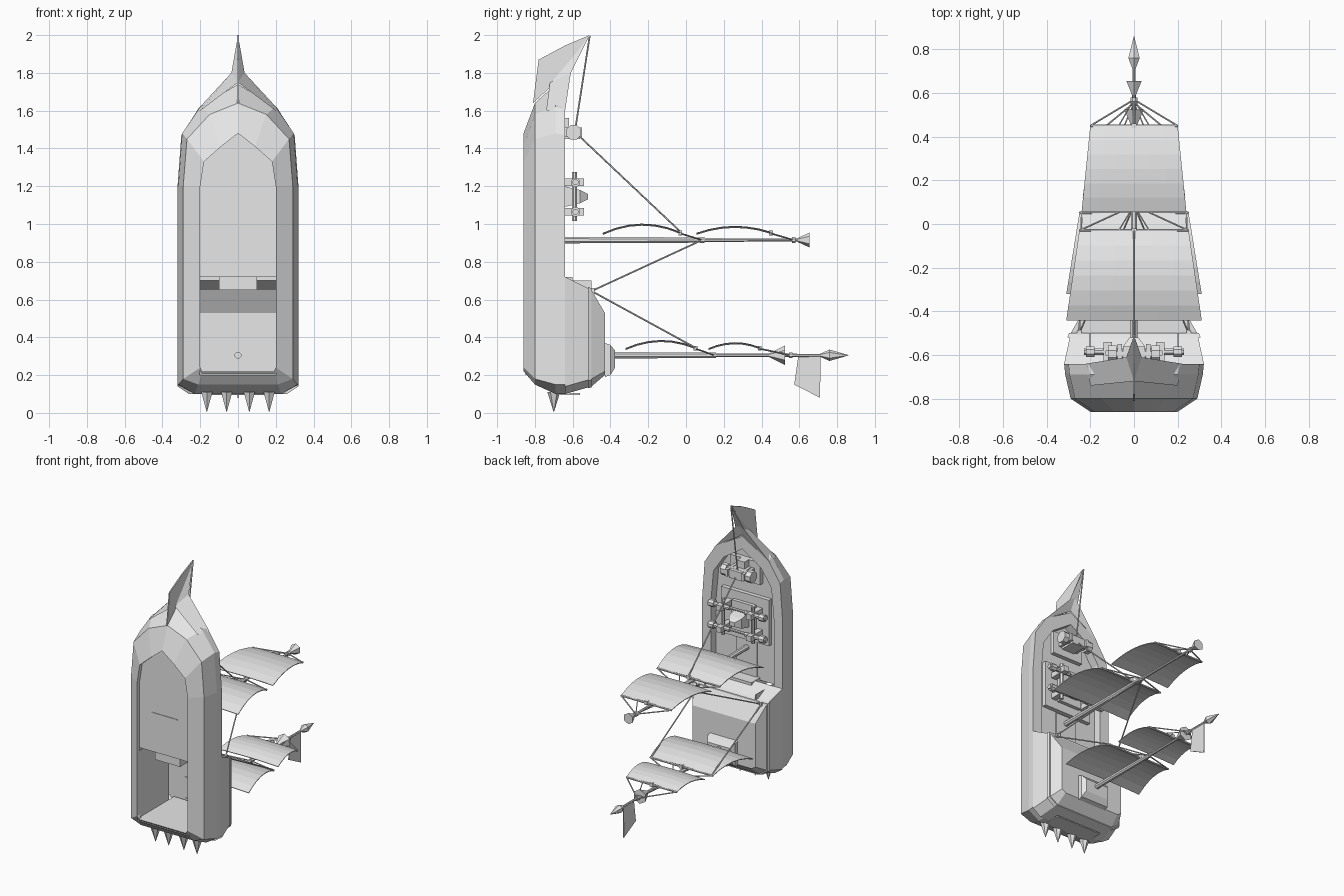
import bpy, bmesh, math
from mathutils import Vector

cube = bpy.data.objects.get("Cube")
if cube:
    bpy.data.objects.remove(cube, do_unlink=True)

grey = bpy.data.materials.new("plain grey")
grey.use_nodes = True
grey.diffuse_color = (0.8, 0.8, 0.8, 1)
grey.node_tree.nodes["Principled BSDF"].inputs["Base Color"].default_value = (0.8, 0.8, 0.8, 1)


def mesh(name, verts, faces, thick=0):
    me = bpy.data.meshes.new(name)
    me.from_pydata(verts, [], faces)
    bm = bmesh.new()
    bm.from_mesh(me)
    bmesh.ops.recalc_face_normals(bm, faces=bm.faces)
    bm.to_mesh(me)
    bm.free()
    me.materials.append(grey)
    ob = bpy.data.objects.new(name, me)
    bpy.context.collection.objects.link(ob)
    if thick:
        mod = ob.modifiers.new("thickness", "SOLIDIFY")
        mod.thickness = thick
        mod.offset = 0
    return ob


def mirror_ring(half):
    """Right half outline (x, z), bottom to top, closed by its mirror image."""
    return half + [(-x, z) for x, z in reversed(half) if x > 0]


def loft(name, levels, cap_start=False, cap_end=False):
    verts, faces = [], []
    n = len(mirror_ring(levels[0][1]))
    for y, half in levels:
        verts += [(x, y, z) for x, z in mirror_ring(half)]
    for k in range(len(levels) - 1):
        for i in range(n):
            j = (i + 1) % n
            faces.append((k * n + i, k * n + j, k * n + n + j, k * n + n + i))
    if cap_start:
        faces.append(tuple(range(n)))
    if cap_end:
        faces.append(tuple(range(len(verts) - n, len(verts))))
    return mesh(name, verts, faces)


def box(name, xs, ys, zs):
    verts = [(x, y, z) for x in xs for y in ys for z in zs]
    return mesh(name, verts, [(0, 1, 3, 2), (4, 6, 7, 5), (0, 4, 5, 1),
                              (2, 3, 7, 6), (0, 2, 6, 4), (1, 5, 7, 3)])


def rod(name, a, b, r1, r2=None, sides=8):
    a, b = Vector(a), Vector(b)
    r2 = r1 if r2 is None else r2
    rot = (b - a).to_track_quat("Z", "Y")
    verts = []
    for p, r in ((a, r1), (b, r2)):
        for i in range(sides):
            t = 2 * math.pi * (i + 0.5) / sides
            verts.append(p + rot @ Vector((r * math.cos(t), r * math.sin(t), 0)))
    faces = [(i, (i + 1) % sides, sides + (i + 1) % sides, sides + i) for i in range(sides)]
    faces += [tuple(range(sides)), tuple(range(sides, 2 * sides))]
    return mesh(name, verts, faces)


# Hull shell: open keel, chamfered sides, gunwale and inner bulwark
keel = [(.19, .22), (.2, .24), (.2, 1.2), (.18, 1.33), (.09, 1.41), (0, 1.48)]
rim = [(.23, .1), (.32, .15), (.32, 1.2), (.3, 1.47), (.21, 1.61), (0, 1.73)]
inner = [(.2, .2), (.25, .25), (.25, 1.2), (.23, 1.42), (.15, 1.54), (0, 1.64)]
loft("hull", [
    (-.83, keel), (-.86, keel),
    (-.8, [(.21, .15), (.29, .18), (.29, 1.2), (.27, 1.45), (.15, 1.58), (0, 1.64)]),
    (-.69, [(.23, .1), (.315, .15), (.315, 1.2), (.295, 1.48), (.2, 1.62), (0, 1.74)]),
    (-.64, rim), (-.64, inner), (-.7, inner)])

# Deck and keel panel, both stopping above the open hold
loft("deck", [(-.71, [(.25, .7)] + inner[2:]), (-.7, [(.25, .7)] + inner[2:])], True, True)
loft("keel_panel", [(-.83, [(.2, .72)] + keel[2:]), (-.71, [(.2, .72)] + keel[2:])], True, True)
box("keel_seam_across", (-.1, .1), (-.834, -.83), (.998, 1.002))
box("keel_seam_upright", (-.001, .001), (-.832, -.83), (.72, 1))
box("hold_beam", (-.1, .1), (-.8, -.6), (.65, .72))
box("hold_floor", (-.2, .2), (-.85, -.44), (.2, .22))
for s in (-1, 1):
    box("hold_wall", (s * .2, s * .205), (-.85, -.5), (.2, .7))

# Stern castle with its trim band and balcony
def block(w, low, high, bevel=.04):
    return [(w - bevel * 1.5, low), (w, low + bevel), (w, high)]


loft("stern_castle", [(-.64, block(.32, .1, .72)), (-.5, block(.29, .14, .65)),
                      (-.43, block(.25, .2, .53, .02))], cap_end=True)
loft("castle_trim", [(-.52, block(.295, .13, .66)), (-.52, block(.305, .13, .667)),
                     (-.5, block(.297, .135, .66)), (-.5, block(.285, .14, .65))])
loft("balcony", [(-.43, [(.11, .19), (.11, .37)]), (-.4, [(.11, .2), (.11, .36)]),
                 (-.375, [(.09, .24), (.09, .33)])], cap_end=True)
for z in (.23, .38):
    box("stern_hatch_rail", (-.122, .122), (-.436, -.432), (z - .003, z + .003))
for x in (-.12, .12):
    box("stern_hatch_post", (x - .003, x + .003), (-.436, -.432), (.23, .38))
box("stern_plate", (-.18, .18), (-.68, -.56), (.096, .104))

# Spikes beneath the stern
for x in (-.165, -.06, .06, .165):
    rod("stern_spike", (x, -.7, .11), (x, -.7, .005), .034, .001, 6)

# Bow blade and swept wings
blade = [(-.81, 1.64), (-.78, 1.87), (-.64, 1.945), (-.51, 2), (-.6, 1.88), (-.69, 1.75)]
mesh("bow_blade", [(0, y, z) for y, z in blade], [tuple(range(len(blade)))], .008)
for s in (-1, 1):
    mesh("bow_wing", [(0, -.51, 2), (s * .035, -.61, 1.8), (s * .22, -.64, 1.6),
                      (s * .2, -.74, 1.6), (0, -.72, 1.75), (0, -.6, 1.82), (0, -.64, 1.74)],
         [(0, 1, 4), (1, 2, 3, 4), (0, 1, 5), (1, 2, 6, 5)])

# Winch near the bow
box("winch_base", (-.12, .12), (-.7, -.67), (1.4, 1.56))
box("winch_block", (-.05, .05), (-.67, -.56), (1.45, 1.51))
box("winch_cleat", (-.03, .03), (-.67, -.62), (1.51, 1.56))
rod("winch_drum", (-.09, -.595, 1.485), (.09, -.595, 1.485), .028)
for s in (-1, 1):
    rod("winch_end", (s * .08, -.595, 1.485), (s * .12, -.595, 1.485), .042)
    box("winch_bracket", (s * .055, s * .075), (-.67, -.55), (1.46, 1.51))

# Deck hatch with side guns
box("hatch_base", (-.19, .19), (-.7, -.67), (.98, 1.31))
box("hatch_frame", (-.09, .09), (-.67, -.645), (1.04, 1.25))
loft("hatch_cap", [(-.645, [(.05, 1.09), (.05, 1.2)]), (-.56, [(.05, 1.11), (.05, 1.18)]),
                   (-.52, [(.02, 1.13), (.02, 1.16)])], cap_end=True)
for s in (-1, 1):
    rod("gun_post", (s * .12, -.59, 1.015), (s * .12, -.59, 1.275), .014)
    for z in (1.065, 1.22):
        rod("gun_barrel", (s * .06, -.585, z), (s * .23, -.585, z), .016)
        box("gun_mount", (s * .1, s * .14), (-.69, -.54), (z - .02, z + .02))
        rod("gun_muzzle", (s * .18, -.585, z), (s * .22, -.585, z), .026)
for z in (1.065, 1.22):
    rod("gun_crossbar", (-.1, -.59, z), (.1, -.59, z), .01)
box("deck_walk", (-.08, .08), (-.7, -.69), (.72, .97))


# Masts, each with two arched sails, yards and stays
def sail(name, y0, y1, w0, w1, z0, z1, rise, rows=6, cols=6):
    verts, faces = [], []
    for r in range(rows + 1):
        t = r / rows
        w = w0 + (w1 - w0) * t
        z = z0 + (z1 - z0) * t + rise * 4 * t * (1 - t)
        for c in range(cols + 1):
            u = 2 * c / cols - 1
            verts.append((w * u, y0 + (y1 - y0) * t, z + .006 * (1 - u * u)))
    for r in range(rows):
        for c in range(cols):
            i = r * (cols + 1) + c
            faces.append((i, i + 1, i + cols + 2, i + cols + 1))
    return mesh(name, verts, faces, .005)


def rigged_mast(label, z, base, step, end, sails):
    rod(label + "_mast_lower", (0, base, z), (0, step + .01, z), .019, .015)
    rod(label + "_mast_upper", (0, step - .02, z), (0, end, z), .011, .008)
    for (y0, y1, w0, w1, rise), stay in sails:
        sail(label + "_sail", y0, y1, w0, w1, z + .03, z + .035, rise)
        rod(label + "_yard", (-w1, y1, z + .035), (w1, y1, z + .035), .007)
        box(label + "_yard_clamp", (-.012, .012), (y1 - .01, y1 + .01), (z + .024, z + .05))
        rod(label + "_mast_collar", (0, stay - .01, z), (0, stay + .01, z), .017)
        for s in (-1, 1):
            rod(label + "_stay", (s * w1, y1, z + .035), (0, stay, z), .0045, sides=6)
            rod(label + "_inner_stay", (s * .07, y1, z + .035), (0, stay, z), .0035, sides=6)


rigged_mast("upper", .915, -.7, .09, .62,
            [((-.44, -.03, .31, .25, .046), .085), ((.055, .45, .24, .2, .034), .57)])
rigged_mast("lower", .305, -.45, .15, .74,
            [((-.32, .05, .31, .25, .04), .15), ((.12, .39, .235, .2, .028), .555)])
rod("upper_mast_flare", (0, .59, .915), (0, .655, .915), .01, .04, 6)
rod("lower_mast_flare", (0, .44, .305), (0, .525, .305), .01, .052, 6)
rod("spear_back", (0, .71, .305), (0, .76, .305), .008, .03, 6)
rod("spear_tip", (0, .76, .305), (0, .86, .305), .03, .001, 6)
mesh("flag", [(0, .595, .305), (0, .573, .15), (0, .71, .08), (0, .712, .305)],
     [(0, 1, 2, 3)], .006)

# Long ropes linking the bow, masts and stern castle
rope = dict(r1=.0045, sides=6)
rod("bow_rope", (0, -.51, 1.995), (0, -.585, 1.51), **rope)
rod("winch_rope", (0, -.57, 1.47), (0, -.03, .96), **rope)
for s in (-1, 1):
    rod("castle_upper_rope", (s * .25, -.5, .645), (0, .085, .915), **rope)
    rod("castle_lower_rope", (s * .25, -.5, .645), (s * .24, .05, .345), **rope)
    box("rope_anchor", (s * .24, s * .26), (-.515, -.485), (.635, .662))
